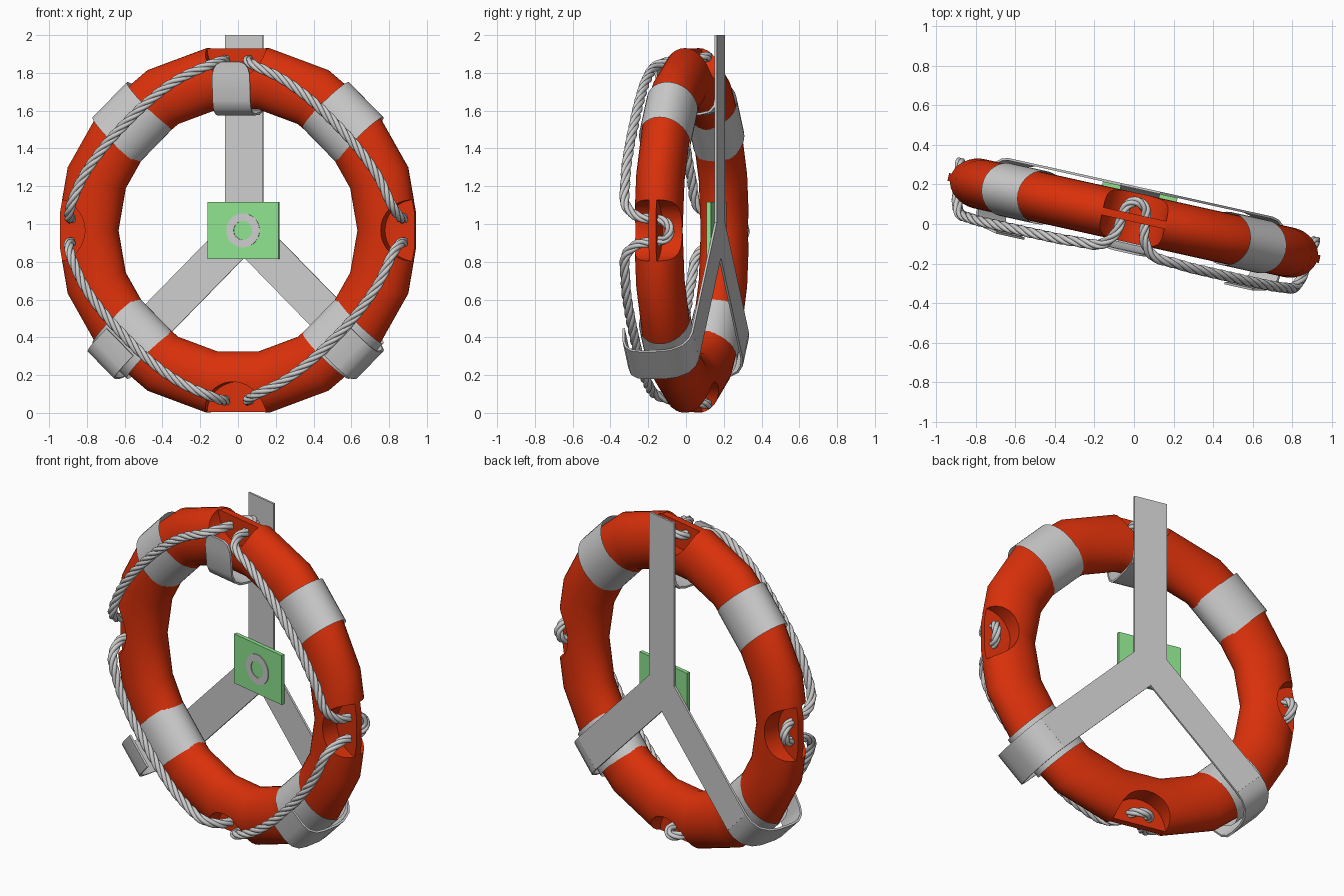
import bpy, bmesh, math
from math import sin, cos, pi, radians
from mathutils import Vector, Matrix

if "Cube" in bpy.data.objects:
    bpy.data.objects.remove(bpy.data.objects["Cube"])

# Whole model is built facing -y around the ring centre, then turned slightly about z
M = Matrix.Translation((0, 0.03, 0.966)) @ Matrix.Rotation(radians(-12.5), 4, 'Z')
RC, RT, RD = 0.815, 0.165, 0.127      # ring radius, tube radial radius, tube depth radius


def P(r, deg, v, t=0.0):
    """Point at radius r, clockwise angle from the top, depth v, tangential offset t."""
    a = radians(deg)
    return Vector((r * sin(a) + t * cos(a), v, r * cos(a) - t * sin(a)))


def material(name, rgb):
    m = bpy.data.materials.new(name)
    m.diffuse_color = (*rgb, 1)
    m.use_nodes = True
    m.node_tree.nodes["Principled BSDF"].inputs["Base Color"].default_value = m.diffuse_color
    return m


def make(name, verts, faces, mat=None, smooth=None):
    me = bpy.data.meshes.new(name)
    me.from_pydata([M @ Vector(v) for v in verts], [], faces)
    bm = bmesh.new()
    bm.from_mesh(me)
    bmesh.ops.recalc_face_normals(bm, faces=bm.faces)
    bm.to_mesh(me)
    bm.free()
    ob = bpy.data.objects.new(name, me)
    bpy.context.collection.objects.link(ob)
    if mat:
        me.materials.append(mat)
    if smooth:
        shade(ob, smooth)
    return ob


def activate(ob):
    bpy.ops.object.select_all(action='DESELECT')
    ob.select_set(True)
    bpy.context.view_layer.objects.active = ob


def shade(ob, deg):
    activate(ob)
    bpy.ops.object.shade_smooth_by_angle(angle=radians(deg))


def loft(name, sections, closed, mat=None, smooth=None):
    """Skin a list of closed cross-sections."""
    n, k = len(sections[0]), len(sections)
    faces = [(i * n + j, i * n + (j + 1) % n,
              (i + 1) % k * n + (j + 1) % n, (i + 1) % k * n + j)
             for i in range(k if closed else k - 1) for j in range(n)]
    return make(name, [p for s in sections for p in s], faces, mat, smooth)


def prism(name, outline, v0, v1, mat=None, smooth=None):
    """Extrude an (x, z) outline in depth."""
    n = len(outline)
    verts = [(x, v, z) for v in (v0, v1) for x, z in outline]
    faces = [tuple(range(n)), tuple(range(n, 2 * n))]
    faces += [(i, (i + 1) % n, n + (i + 1) % n, n + i) for i in range(n)]
    return make(name, verts, faces, mat, smooth)


def section(deg, t=0.0, rc=RC, rt=RT, rd=RD, n=32):
    """Oval tube cross-section at an angle round the ring."""
    return [P(rc + rt * cos(2 * pi * i / n), deg, rd * sin(2 * pi * i / n), t) for i in range(n)]


red = material("buoy_red", (0.70, 0.03, 0.003))
green = material("plate_green", (0.27, 0.76, 0.27))

# Buoy ring, with four grip pockets cut front and back leaving a thin middle web
buoy = loft("buoy_ring", [section(10 + 20 * i) for i in range(18)], True, red)
cutters = []
for k in range(4):
    c = P(0.965, 90 * k, 0)
    disc = [(c.x + 0.163 * cos(2 * pi * i / 40), c.z + 0.163 * sin(2 * pi * i / 40))
            for i in range(40)]
    cutters.append(prism("pocket_front_cutter", disc, -0.3, -0.02))
    cutters.append(prism("pocket_back_cutter", disc, 0.02, 0.3))
    rim = [P(r, 90 * k, 0, t) for r, t in ((0.962, -0.15), (0.962, 0.15), (1.1, 0.15), (1.1, -0.15))]
    cutters.append(prism("rim_cutter", [(p.x, p.z) for p in rim], -0.3, 0.3))
for c in cutters:
    c.hide_render = True
    mod = buoy.modifiers.new("cut", 'BOOLEAN')
    mod.operation, mod.solver, mod.object = 'DIFFERENCE', 'EXACT', c
    activate(buoy)
    bpy.ops.object.modifier_apply(modifier=mod.name)
    bpy.data.objects.remove(c)
shade(buoy, 32)

# Straight reflective sleeves on the diagonals
for k in range(4):
    loft("reflective_band", [section(45 + 90 * k, t, 0.806, 0.174, RD + 0.009)
                             for t in (-0.132, 0.132)], False, None, 35)

# Grab rope: loops behind each web through two holes, then slings across the front
half = [(0.92, 0, 0.085), (0.915, 2.6, 0.065), (0.905, 3.8, 0.0), (0.90, 4.6, -0.09),
        (0.885, 7.5, -0.152), (0.85, 19, -0.18), (0.815, 33, -0.185)]
cycle = half + [(0.803, 45, -0.185)] + [(r, 90 - a, v) for r, a, v in half[:0:-1]]
ctrl = [P(r, a + 90 * k, v) for k in range(4) for r, a, v in cycle]
path = []
for i in range(len(ctrl)):
    p0, p1, p2, p3 = (ctrl[(i + d) % len(ctrl)] for d in (-1, 0, 1, 2))
    # non-uniform tangents keep the tight bends tidy
    d0, d1, d2 = (p1 - p0).length, (p2 - p1).length, (p3 - p2).length
    m1 = ((p1 - p0) * d1 / d0 + (p2 - p1) * d0 / d1) / (d0 + d1) * d1
    m2 = ((p2 - p1) * d2 / d1 + (p3 - p2) * d1 / d2) / (d1 + d2) * d1
    n = max(2, int(d1 / 0.011))
    for s in range(n):
        t = s / n
        path.append(p1 * (2*t**3 - 3*t**2 + 1) + m1 * (t**3 - 2*t**2 + t)
                    + p2 * (3*t**2 - 2*t**3) + m2 * (t**3 - t**2))
N = len(path)
steps = [(path[(i + 1) % N] - path[i]).length for i in range(N)]
total, run, secs = sum(steps), 0.0, []
turns = round(total / 0.26)
for i, p in enumerate(path):
    tan = (path[(i + 1) % N] - path[i - 1]).normalized()
    ref = Vector((p.x, 0, p.z))
    e1 = (ref - tan * ref.dot(tan)).normalized()
    e2 = tan.cross(e1)
    sec = []
    for j in range(24):                       # four-strand lobed profile, twisted
        th = 2 * pi * j / 24
        r = 0.018 + 0.009 * abs(sin(2 * th)) ** 0.7
        ph = th + 2 * pi * turns * run / total
        sec.append(p + e1 * r * cos(ph) + e2 * r * sin(ph))
    secs.append(sec)
    run += steps[i]
loft("grab_rope", secs, True, None, 60)

# Three-armed back bracket
W, B = 0.102, 0.147
q = W / math.sqrt(2)
right = [(W, 1.034), (W, W * (math.sqrt(2) - 1)), (0.61 + q, -0.61 + q), (0.61 - q, -0.61 - q)]
outline = right + [(0, -W * math.sqrt(2))] + [(-x, z) for x, z in reversed(right)]
prism("bracket_plate", outline, B, B + 0.012)


def strap(name, deg, profile):
    """Bent strap from (radius, depth, half width) points, thickened."""
    verts = [P(r, deg, v, t) for r, v, w in profile for t in (-w, w)]
    ob = make(name, verts, [(2*i, 2*i + 1, 2*i + 3, 2*i + 2) for i in range(len(profile) - 1)])
    mod = ob.modifiers.new("thickness", 'SOLIDIFY')
    mod.thickness, mod.offset = 0.012, 0
    activate(ob)
    bpy.ops.object.modifier_apply(modifier=mod.name)
    shade(ob, 35)


# Lower hooks wrap the outside of the ring, the top clip wraps the inside
hook = [(0.862, 0.153, W), (0.91, 0.145, W), (0.96, 0.115, W), (0.992, 0.06, W), (1.004, 0.0, W),
        (1.006, -0.10, W), (1.0, -0.15, W), (0.975, -0.187, W), (0.93, -0.207, W), (0.835, -0.222, W)]
for side, a in (("right", 135), ("left", 225)):
    strap("lower_hook_" + side, a, hook)
clip = [(0.70, 0.153, W), (0.66, 0.145, W), (0.63, 0.12, W), (0.618, 0.07, W), (0.615, -0.05, W),
        (0.622, -0.10, W), (0.645, -0.138, W), (0.69, -0.158, W), (0.82, -0.17, W),
        (0.855, -0.172, 0.094), (0.88, -0.174, 0.078), (0.893, -0.175, 0.05)]
strap("top_clip", 0, clip)

# Sign plate with a plain raised ring
prism("sign_plate", [(-0.193, -0.15), (0.193, -0.15), (0.193, 0.15), (-0.193, 0.15)], 0.124, B, green)
loft("sign_ring", [[P(r, 10 * i, v) for r, v in ((0.05, 0.124), (0.05, 0.119), (0.09, 0.119), (0.09, 0.124))]
                   for i in range(36)], True, None, 30)
